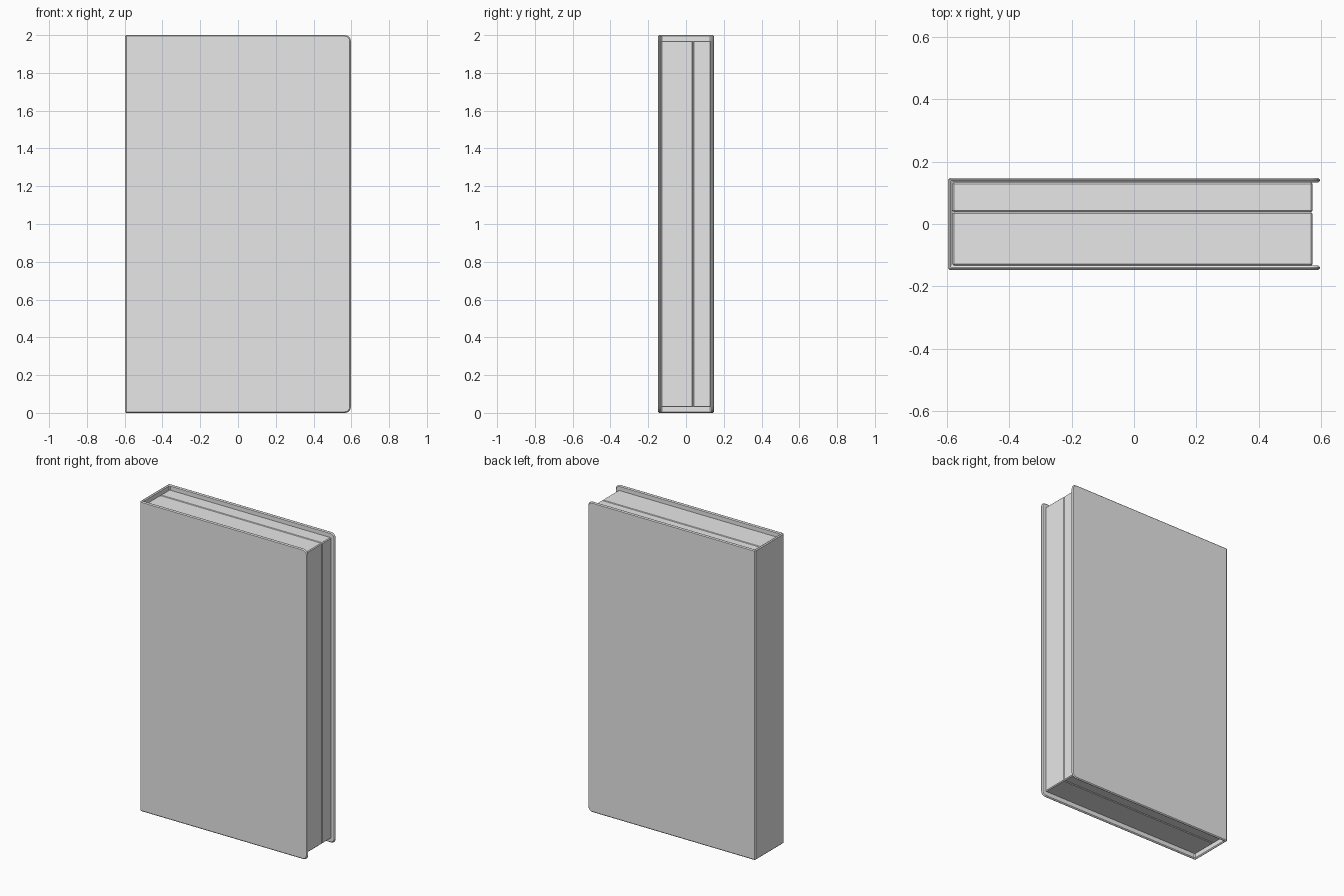
import bpy, bmesh
from math import radians

cube = bpy.data.objects.get("Cube")
if cube:
    bpy.data.objects.remove(cube, do_unlink=True)

W, D, H = 0.597, 0.148, 2.0   # half width, half depth, height
T = 0.015                     # cover thickness
PAGE_END = 0.573
SPLIT = 0.038                 # where the two page blocks meet

grey = bpy.data.materials.new("light grey")
grey.use_nodes = True
grey.diffuse_color = (0.8, 0.8, 0.8, 1)
grey.node_tree.nodes["Principled BSDF"].inputs["Base Color"].default_value = (0.8, 0.8, 0.8, 1)


def prism(name, outline, z0, z1, chamfer, corner=0):
    """Extrude an xy outline, round its far plate corners, chamfer sharp edges."""
    bm = bmesh.new()
    face = bm.faces.new([bm.verts.new((x, y, z0)) for x, y in outline])
    top = bmesh.ops.extrude_face_region(bm, geom=[face])["geom"]
    bmesh.ops.translate(bm, vec=(0, 0, z1 - z0),
                        verts=[v for v in top if isinstance(v, bmesh.types.BMVert)])
    bmesh.ops.recalc_face_normals(bm, faces=bm.faces[:])
    if corner:
        tips = [e for e in bm.edges
                if all(v.co.x > W - 0.001 for v in e.verts)
                and abs(e.verts[0].co.z - e.verts[1].co.z) < 0.001]
        bmesh.ops.bevel(bm, geom=tips, offset=corner, segments=4,
                        profile=0.5, affect='EDGES')
    mesh = bpy.data.meshes.new(name)
    bm.to_mesh(mesh)
    bm.free()
    mesh.materials.append(grey)
    obj = bpy.data.objects.new(name, mesh)
    bpy.context.collection.objects.link(obj)
    bevel = obj.modifiers.new("chamfer", 'BEVEL')
    bevel.width = chamfer
    bevel.segments = 1
    bevel.limit_method = 'ANGLE'
    bevel.angle_limit = radians(60)
    return obj


def rectangle(x0, x1, y0, y1):
    return [(x0, y0), (x1, y0), (x1, y1), (x0, y1)]


# Wrapped cover: front board, spine and back board
inner_x, inner_y = -W + T, D - T
cover = [(-W, -D), (W, -D), (W, -inner_y), (inner_x, -inner_y),
         (inner_x, inner_y), (W, inner_y), (W, D), (-W, D)]
prism("cover", cover, 0, H, 0.006, corner=0.03)

# Two page blocks set back inside the cover
for name, y0, y1 in (("front_pages", -inner_y, SPLIT),
                     ("back_pages", SPLIT, inner_y)):
    prism(name, rectangle(inner_x, PAGE_END, y0, y1), 0.03, H - 0.03, 0.005)
